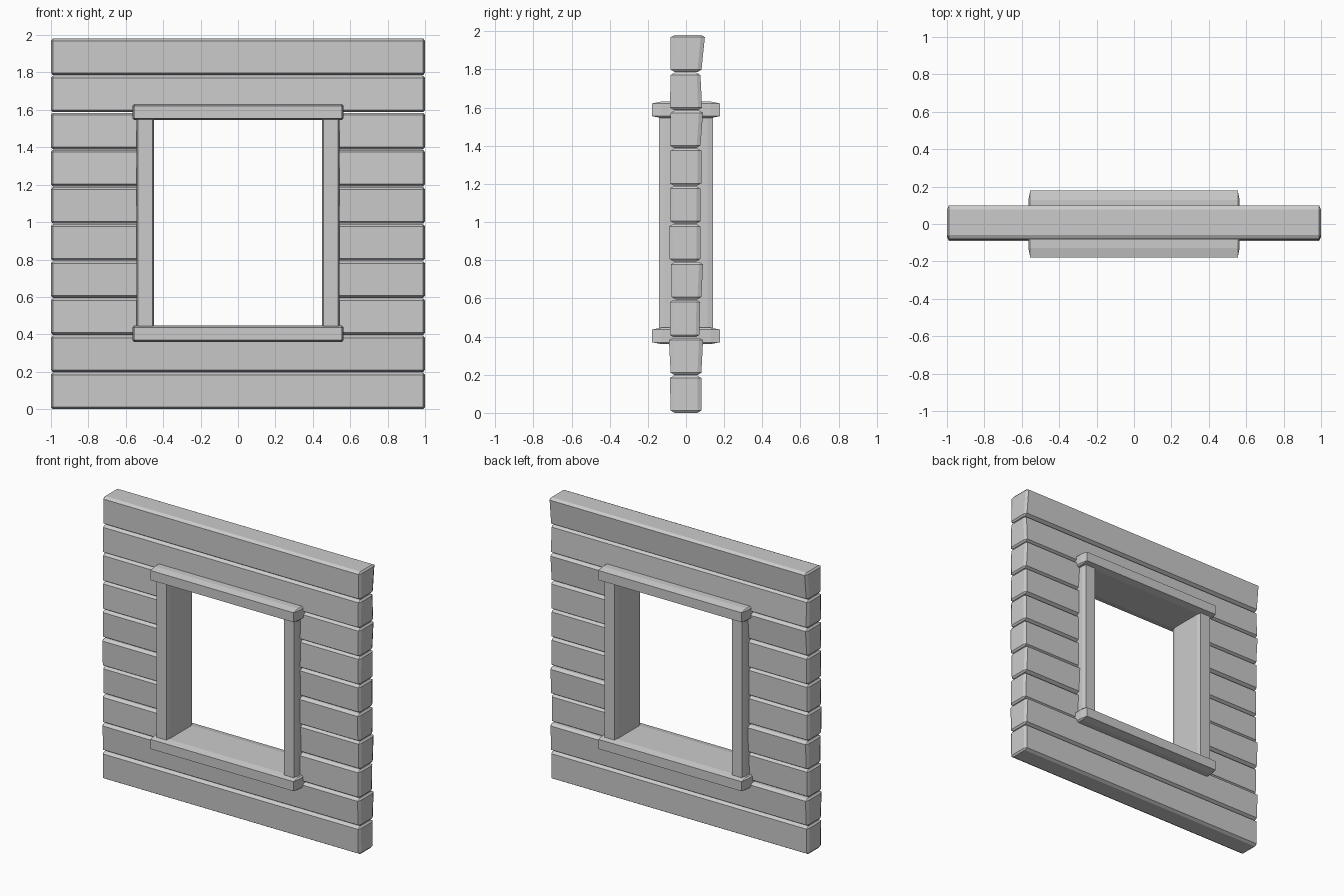
import bpy, bmesh
from mathutils import Vector

if "Cube" in bpy.data.objects:
    bpy.data.objects.remove(bpy.data.objects["Cube"])


def beam(name, lo, hi, chamfer, lean=None):
    """Box from lo to hi with a different chamfer size along each axis."""
    lo, hi, c = Vector(lo), Vector(hi), Vector(chamfer)
    size, mid = hi - lo, (lo + hi) / 2
    bm = bmesh.new()
    bmesh.ops.create_cube(bm, size=1)
    bmesh.ops.scale(bm, vec=[s / k for s, k in zip(size, c)], verts=bm.verts)
    bmesh.ops.bevel(bm, geom=bm.edges[:], offset=1, segments=1,
                    affect='EDGES', profile=0.5)
    bmesh.ops.scale(bm, vec=c, verts=bm.verts)
    for v in bm.verts:
        if lean:  # uneven hand-cut front and back faces
            fb, ft, bb, bt = lean
            t = v.co.z / size.z + 0.5
            front, back = fb + (ft - fb) * t, bb + (bt - bb) * t
            v.co.y = front + (back - front) * (v.co.y / size.y + 0.5)
        v.co += mid
    me = bpy.data.meshes.new(name)
    bm.to_mesh(me)
    bm.free()
    ob = bpy.data.objects.new(name, me)
    bpy.context.collection.objects.link(ob)
    return ob


# Wall planks: front bottom, front top, back bottom, back top of each row
leans = [(-.08, -.085, .08, .08), (-.08, -.09, .08, .09),
         (-.085, -.085, .07, .075), (-.075, -.08, .08, .09),
         (-.085, -.09, .075, .075), (-.08, -.085, .075, .075),
         (-.085, -.08, .08, .08), (-.085, -.08, .075, .09),
         (-.085, -.08, .085, .075), (-.08, -.08, .08, .10)]
pitch, height = 0.1985, 0.195
for row, lean in enumerate(leans):
    z = row * pitch
    spans = [(-1, -0.5), (0.5, 1)] if 2 <= row <= 7 else [(-1, 1)]
    for n, (x0, x1) in enumerate(spans):
        beam(f"plank_{row}_{n}", (x0, -.1, z), (x1, .1, z + height),
             (0.01, 0.025, 0.012), lean)

# Window sill and lintel
for name, z in (("window_sill", 0.36), ("window_lintel", 1.545)):
    beam(name, (-.565, -.178, z), (.565, .178, z + 0.087), (0.01, 0.05, 0.01))

# Window side posts
for name, x in (("window_post_left", -0.495), ("window_post_right", 0.495)):
    beam(name, (x - .047, -.142, 0.43), (x + .047, .142, 1.56),
         (0.008, 0.03, 0.01))
